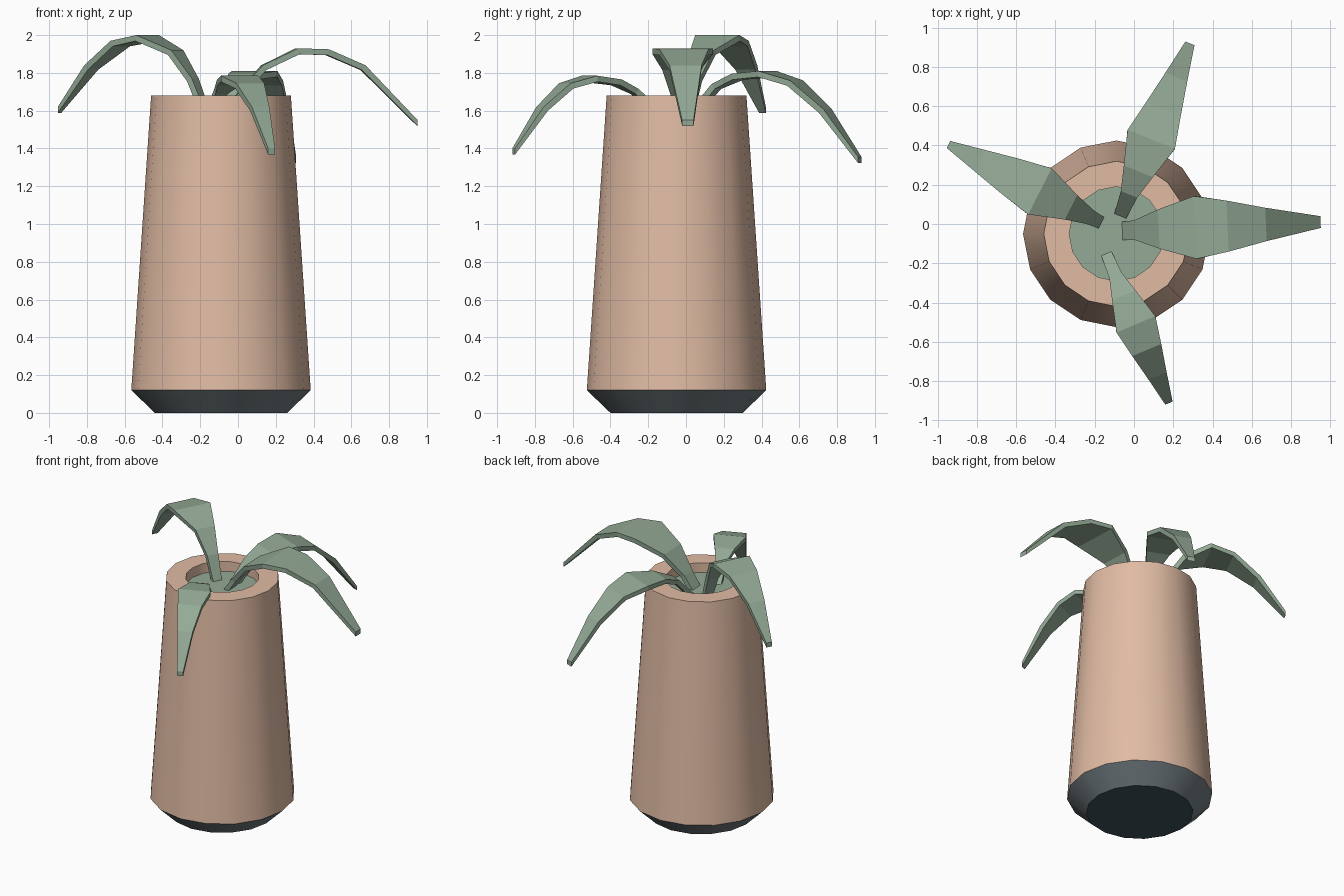
import bpy, bmesh, math
from mathutils import Vector

if "Cube" in bpy.data.objects:
    bpy.data.objects.remove(bpy.data.objects["Cube"])

CX, CY, SIDES = -0.09, -0.05, 16


def material(name, rgb):
    m = bpy.data.materials.new(name)
    m.diffuse_color = (*rgb, 1)
    m.use_nodes = True
    m.node_tree.nodes["Principled BSDF"].inputs["Base Color"].default_value = m.diffuse_color
    return m


clay = material("clay", (0.75, 0.50, 0.37))
green = material("leaf green", (0.296, 0.402, 0.305))
slate = material("slate grey", (0.16, 0.195, 0.21))
dark = material("dark underside", (0.048, 0.084, 0.107))


def finish(name, bm, mats):
    me = bpy.data.meshes.new(name)
    bm.to_mesh(me)
    bm.free()
    for m in mats:
        me.materials.append(m)
    ob = bpy.data.objects.new(name, me)
    bpy.context.collection.objects.link(ob)
    return ob


def lathe(name, profile, mats, colours, cap_first=False, cap_last=False):
    """Rings of (radius, z); one colour index per band."""
    bm = bmesh.new()
    rings = [[bm.verts.new((CX + r * math.cos(2 * math.pi * i / SIDES),
                            CY + r * math.sin(2 * math.pi * i / SIDES), z))
              for i in range(SIDES)] for r, z in profile]
    for a, b, c in zip(rings, rings[1:], colours):
        for i in range(SIDES):
            j = (i + 1) % SIDES
            bm.faces.new((a[i], a[j], b[j], b[i])).material_index = c
    if cap_first:
        bm.faces.new(rings[0][::-1]).material_index = len(mats) - 1
    if cap_last:
        bm.faces.new(rings[-1])
    ob = finish(name, bm, mats)
    bpy.context.view_layer.objects.active = ob
    ob.select_set(True)
    bpy.ops.object.shade_smooth_by_angle()
    ob.select_set(False)
    return ob


# Tapered pot with a slate foot, dark underside and hollow rim
lathe("pot", [(0.35, 0), (0.475, 0.12), (0.37, 1.68), (0.24, 1.68), (0.24, 1.58)],
      [clay, slate, dark], [1, 0, 0, 0], cap_first=True)
# Planted surface inside the rim
lathe("soil", [(0.24, 1.56), (0.24, 1.61)], [green], [0], cap_last=True)


def leaf(name, base, tip, stations, thick=0.032):
    """Arching strip from base to tip; stations are (fraction, top z, width)."""
    base, tip = Vector((*base, 0)), Vector((*tip, 0))
    span = tip - base
    along = span.normalized()
    side = Vector((-along.y, along.x, 0))
    up = Vector((0, 0, 1))
    pts = [base + span * t + up * z for t, z, w in stations]
    bm = bmesh.new()
    rings = []
    for i, p in enumerate(pts):
        d = (pts[min(i + 1, len(pts) - 1)] - pts[max(i - 1, 0)]).normalized()
        n = d.cross(side).normalized()
        if i == len(pts) - 1:
            n = up
        s = side * stations[i][2] / 2
        q = p - n * thick
        rings.append([bm.verts.new(v) for v in (p + s, p - s, q - s, q + s)])
    for a, b in zip(rings, rings[1:]):
        for i in range(4):
            j = (i + 1) % 4
            bm.faces.new((a[i], a[j], b[j], b[i]))
    bm.faces.new(rings[0])
    bm.faces.new(rings[-1])
    bmesh.ops.recalc_face_normals(bm, faces=bm.faces)
    return finish(name, bm, [green])


# Four arching leaves
leaf("right_leaf", (-0.08, -0.035), (0.95, 0.01),
     [(0, 1.58, .09), (.08, 1.70, .10), (.20, 1.84, .20), (.38, 1.93, .32),
      (.54, 1.925, .26), (.73, 1.84, .17), (1, 1.55, .06)])
leaf("left_leaf", (-0.155, 0.0), (-0.945, 0.405),
     [(0, 1.58, .06), (.09, 1.77, .08), (.21, 1.92, .14), (.41, 2.0, .264),
      (.60, 1.97, .20), (.80, 1.84, .12), (1, 1.62, .04)])
leaf("back_leaf", (-0.08, 0.015), (0.285, 0.92),
     [(0, 1.58, .06), (.15, 1.74, .09), (.28, 1.795, .16), (.46, 1.81, .26),
      (.63, 1.76, .19), (.81, 1.61, .12), (1, 1.355, .05)])
leaf("front_leaf", (-0.145, -0.14), (0.178, -0.912),
     [(0, 1.60, .055), (.16, 1.715, .07), (.29, 1.765, .13), (.48, 1.785, .215),
      (.65, 1.745, .16), (.82, 1.62, .10), (1, 1.40, .04)])
